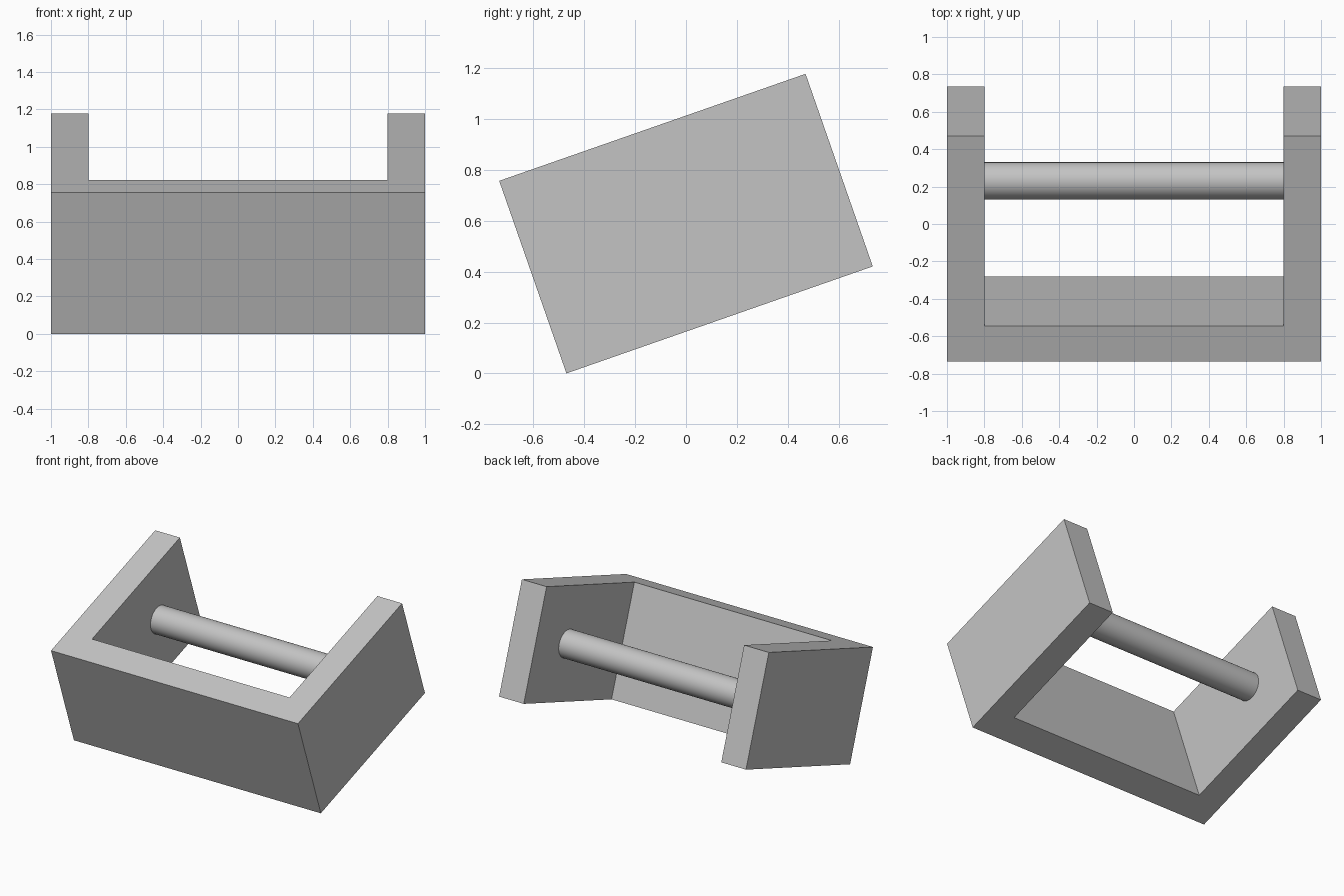
import bpy
import bmesh
import math
from mathutils import Matrix

old = bpy.data.objects.get("Cube")
if old:
    bpy.data.objects.remove(old, do_unlink=True)

# Main dimensions
DEPTH, HEIGHT, WALL = 1.276, 0.802, 0.2
ROD_RADIUS, ROD_Y = 0.1, 0.244
TILT = Matrix.Translation((0, 0, 0.589)) @ Matrix.Rotation(math.radians(19.25), 4, 'X')

grey = bpy.data.materials.new("plain grey")
grey.use_nodes = True
colour = (0.55, 0.55, 0.55, 1)
grey.diffuse_color = colour
grey.node_tree.nodes["Principled BSDF"].inputs["Base Color"].default_value = colour


def add_part(name, bm):
    """Tilt the geometry into place and make it an object."""
    bm.transform(TILT)
    bmesh.ops.recalc_face_normals(bm, faces=bm.faces)
    mesh = bpy.data.meshes.new(name)
    bm.to_mesh(mesh)
    bm.free()
    mesh.materials.append(grey)
    obj = bpy.data.objects.new(name, mesh)
    bpy.context.collection.objects.link(obj)
    return obj


# U-shaped bracket: one outline, extruded upwards
back, front, inner = DEPTH / 2, -DEPTH / 2, 1 - WALL
half = [(1, front), (1, back), (inner, back), (inner, front + WALL)]
outline = half + [(-x, y) for x, y in reversed(half)]
bm = bmesh.new()
base = bm.faces.new([bm.verts.new((x, y, -HEIGHT / 2)) for x, y in outline])
top = bmesh.ops.extrude_face_region(bm, geom=[base], use_keep_orig=True)["geom"]
bmesh.ops.translate(bm, vec=(0, 0, HEIGHT),
                    verts=[v for v in top if isinstance(v, bmesh.types.BMVert)])
add_part("bracket", bm)

# Round rod between the side walls
bm = bmesh.new()
bmesh.ops.create_cone(bm, cap_ends=True, segments=64, radius1=ROD_RADIUS,
                      radius2=ROD_RADIUS, depth=2 * inner)
bm.transform(Matrix.Translation((0, ROD_Y, 0)) @ Matrix.Rotation(math.pi / 2, 4, 'Y'))
rod = add_part("rod", bm)
bpy.ops.object.select_all(action='DESELECT')
rod.select_set(True)
bpy.context.view_layer.objects.active = rod
bpy.ops.object.shade_smooth_by_angle(angle=math.radians(30))
